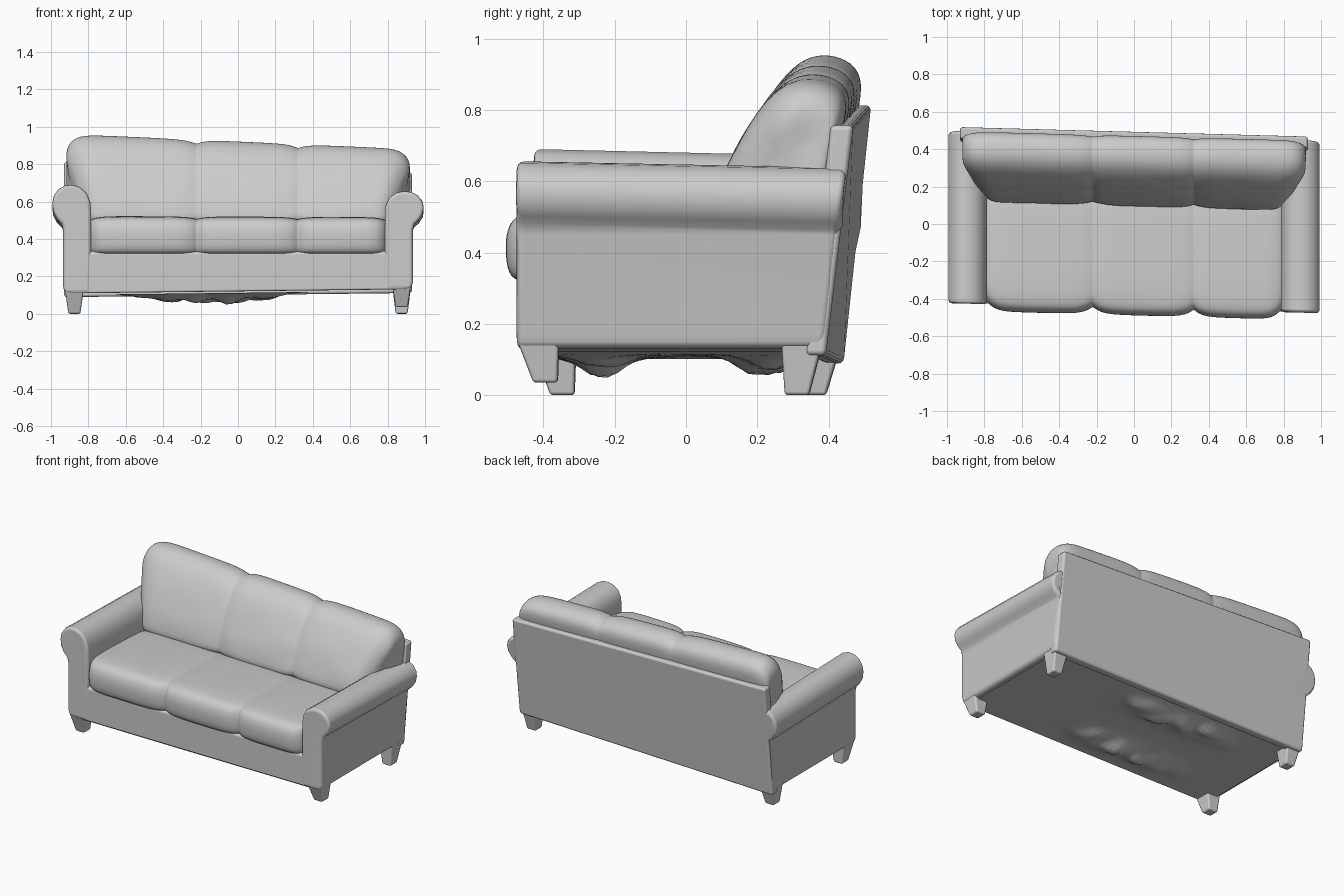
import bpy, bmesh, math
from mathutils import noise, Vector

cube = bpy.data.objects.get("Cube")
if cube:
    bpy.data.objects.remove(cube)

fabric = bpy.data.materials.new("grey fabric")
fabric.use_nodes = True
fabric.diffuse_color = (0.6, 0.6, 0.6, 1)
fabric.node_tree.nodes["Principled BSDF"].inputs["Base Color"].default_value = (0.6, 0.6, 0.6, 1)

SEAMS = (-0.22, 0.32)


def warp(p):
    """Slight sag of the whole sofa toward its left side."""
    x, y, z = p
    z += -0.1 * x * max(z - 0.48, 0)
    if 0.09 < z < 0.2:
        z += 0.012 * x
    return Vector((x, y - 0.027 * x, z))


def finish(name, bm, bevel=0, subdivide=0):
    for v in bm.verts:
        v.co = warp(v.co)
    bmesh.ops.recalc_face_normals(bm, faces=bm.faces)
    mesh = bpy.data.meshes.new(name)
    bm.to_mesh(mesh)
    bm.free()
    mesh.materials.append(fabric)
    mesh.shade_smooth()
    ob = bpy.data.objects.new(name, mesh)
    bpy.context.collection.objects.link(ob)
    if bevel:
        m = ob.modifiers.new("Soft edges", 'BEVEL')
        m.width, m.segments, m.harden_normals = bevel, 3, True
        m.limit_method, m.angle_limit = 'ANGLE', math.radians(35)
    if subdivide:
        m = ob.modifiers.new("Smooth", 'SUBSURF')
        m.levels = m.render_levels = subdivide
    return ob


def skin(rings):
    """Closed surface through a list of rings of points, capped at both ends."""
    bm = bmesh.new()
    rows = [[bm.verts.new(p) for p in ring] for ring in rings]
    n = len(rows[0])
    for a, b in zip(rows, rows[1:]):
        for i in range(n):
            j = (i + 1) % n
            bm.faces.new((a[i], a[j], b[j], b[i]))
    bm.faces.new(rows[0])
    bm.faces.new(rows[-1])
    return bm


def slope_back(z):
    return 0.417 + (z - 0.1) * 0.113


def cushion_row(profile, half, centre, pinch, end_pinch):
    """Sections along x, drawn in at the seams and rounded at the ends."""
    edges = (-half,) + SEAMS + (half,)
    rings = []
    for k, (a, b) in enumerate(zip(edges, edges[1:])):
        for t in (0, 0.02, 0.07, 0.16, 0.3, 0.5, 0.7, 0.84, 0.93, 0.98, 1):
            if k and t == 0:
                continue
            x = a + (b - a) * t
            s = 1 - pinch * abs(2 * t - 1) ** 7 - 0.05 * pinch * (2 * t - 1) ** 2
            end = max(0, 1 - (half - abs(x)) / 0.09)
            s -= end_pinch * (1 - math.sqrt(max(0, 1 - end * end)))
            rings.append([(x, centre[0] + (y - centre[0]) * s,
                           centre[1] + (z - centre[1]) * s) for y, z in profile])
    return rings


# Seat cushions
seat = [(-0.49, 0.41), (-0.485, 0.35), (-0.465, 0.322), (-0.42, 0.315), (0.25, 0.315),
        (0.25, 0.50), (0.0, 0.51), (-0.25, 0.52), (-0.41, 0.52), (-0.465, 0.505), (-0.487, 0.46)]
finish("seat_cushions", skin(cushion_row(seat, 0.80, (0.0, 0.36), 0.08, 0.10)), subdivide=2)

# Back cushions, narrower in front so they sit between the arms
back = [(0.09, 0.46), (0.095, 0.53), (0.115, 0.61), (0.145, 0.68), (0.18, 0.75), (0.22, 0.82),
        (0.27, 0.885), (0.33, 0.922), (0.40, 0.922), (0.455, 0.895), (0.475, 0.85),
        (0.465, 0.78), (0.43, 0.62), (0.40, 0.46)]
bm = skin(cushion_row(back, 0.925, (0.34, 0.62), 0.07, 0.30))
for v in bm.verts:
    x, y, z = v.co
    t = min(1, max(0, (0.30 - y) / 0.2))
    v.co.x -= 0.13 * t * (x / 0.925) ** 5
    if y < 0.26 and abs(x) < 0.8:
        v.co.y += 0.008 * noise.noise(Vector((x * 14, 0, z * 14)))
finish("back_cushions", bm, subdivide=2)

# Frame between the arms, with a leaning back panel
frame = [(-0.447, 0.12), (-0.447, 0.325), (-0.43, 0.335), (0.41, 0.335), (0.40, 0.12)]
finish("seat_frame", skin([[(x, y, z) for y, z in frame] for x in (-0.9, 0.9)]), bevel=0.01)
panel = [(0.36, 0.1), (slope_back(0.1), 0.1), (slope_back(0.785), 0.785), (0.43, 0.785)]
finish("back_panel", skin([[(x, y, z) for y, z in panel] for x in (-0.93, 0.93)]), bevel=0.015)

# Rolled arms
arm = [(0.79, 0.12), (0.785, 0.32), (0.785, 0.54), (0.79, 0.59), (0.81, 0.635), (0.845, 0.662),
       (0.885, 0.673), (0.925, 0.669), (0.96, 0.65), (0.985, 0.618), (0.993, 0.58),
       (0.988, 0.54), (0.968, 0.505), (0.943, 0.482), (0.936, 0.45), (0.936, 0.16), (0.925, 0.12)]


def arm_ring(side, rear):
    ring = []
    for x, z in arm:
        y = slope_back(z) - 0.006 if rear else -0.45
        if rear and z > 0.48:
            z -= 0.02
        ring.append((side * x, y, z))
    return ring


for side, label in ((-1, "right"), (1, "left")):
    finish(label + "_arm", skin([arm_ring(side, False), arm_ring(side, True)]), bevel=0.02)

    # Tapered legs
    for place, y_top, y_foot in (("front", -0.39, -0.37), ("back", 0.35, 0.335)):
        foot = 0.035 if (side, place) == (1, "front") else 0
        rings = []
        for y, z, w, d in ((y_foot, foot, 0.032, 0.034), (y_top, 0.14, 0.05, 0.058)):
            rings.append([(side * 0.875 + w * i, y + d * j, z)
                          for i, j in ((-1, -1), (1, -1), (1, 1), (-1, 1))])
        finish(f"{label}_{place}_leg", skin(rings), bevel=0.01)

# Sagging, rumpled lining underneath
bm = bmesh.new()
bmesh.ops.create_grid(bm, x_segments=56, y_segments=32, size=1)
for v in bm.verts:
    x, y = v.co.x * 0.9, v.co.y * 0.42 - 0.01
    spread = math.exp(-((x + 0.15) / 0.38) ** 4)
    sag = math.exp(-((y + 0.24) / 0.09) ** 2) + 1.1 * math.exp(-((y - 0.22) / 0.09) ** 2)
    rough = 0.7 + 0.6 * noise.noise(Vector((x * 9, y * 9, 0)))
    v.co = (x, y, 0.112 - 0.06 * spread * sag * max(rough, 0.1))
finish("underside_lining", bm)
